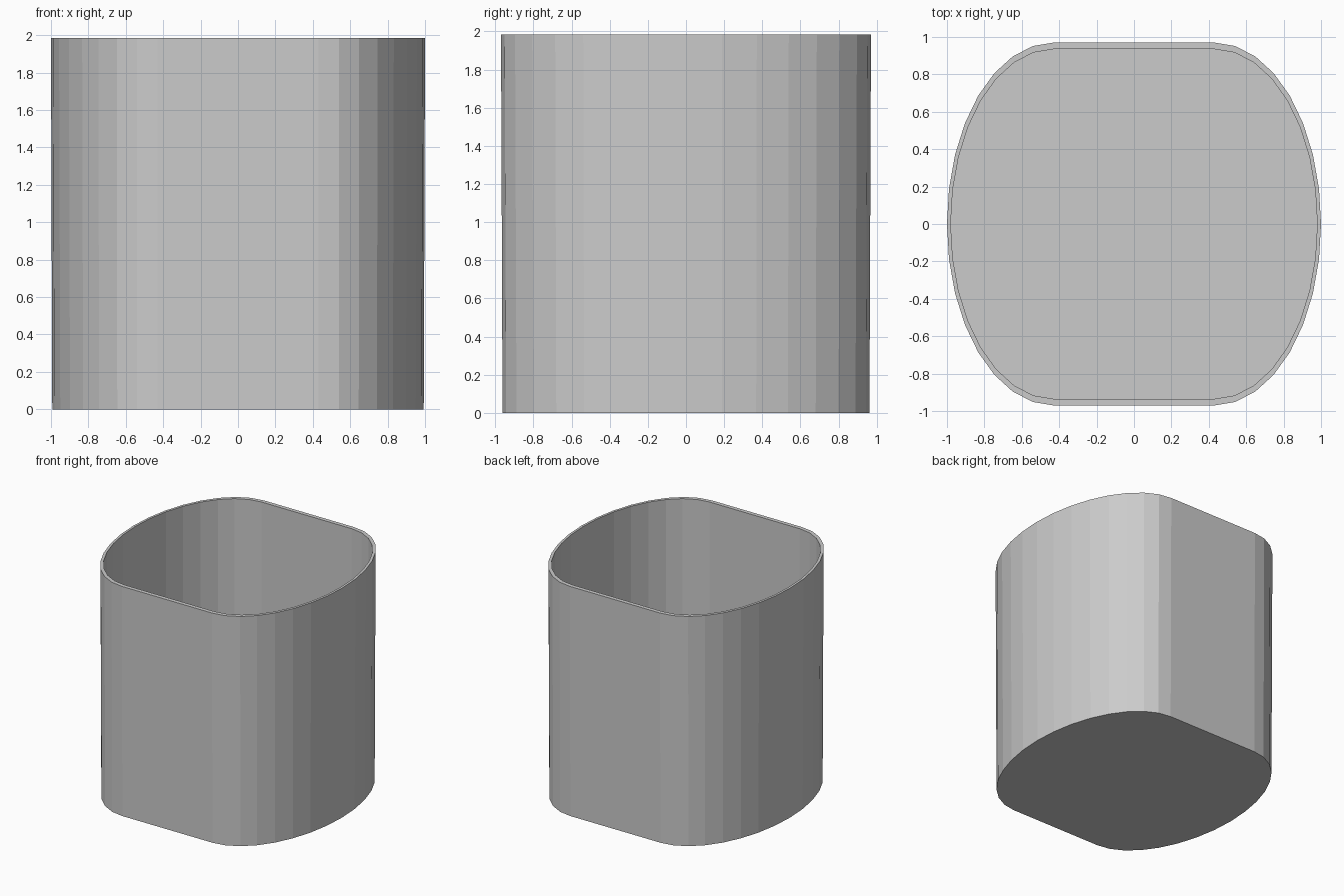
import bpy, bmesh, math

if "Cube" in bpy.data.objects:
    bpy.data.objects.remove(bpy.data.objects["Cube"])

HEIGHT, FLOOR = 1.985, 0.02
HALF_FLAT = 0.43   # half length of the straight front and back walls
STEPS = 16         # segments in each curved end


def outline(bm, end_x, half_y, z):
    """Ring of two half ellipses joined by straight walls."""
    ring = []
    for side in (1, -1):
        for k in range(STEPS + 1):
            a = -math.pi / 2 + math.pi * k / STEPS
            x = HALF_FLAT + (end_x - HALF_FLAT) * math.cos(a)
            ring.append(bm.verts.new((side * x, side * half_y * math.sin(a), z)))
    return ring


def bridge(bm, a, b):
    n = len(a)
    for i in range(n):
        j = (i + 1) % n
        bm.faces.new((a[i], a[j], b[j], b[i]))


bm = bmesh.new()
# Slightly tapered outer wall, rim, inner wall, floor
rings = [outline(bm, *p) for p in (
    (0.993, 0.962, 0.0),
    (1.0, 0.97, HEIGHT),
    (0.98, 0.935, HEIGHT),
    (0.98, 0.935, FLOOR),
)]
for lower, upper in zip(rings, rings[1:]):
    bridge(bm, lower, upper)
bm.faces.new(rings[0][::-1])
bm.faces.new(rings[-1])
bmesh.ops.recalc_face_normals(bm, faces=bm.faces)

mesh = bpy.data.meshes.new("container")
bm.to_mesh(mesh)
bm.free()
bpy.context.collection.objects.link(bpy.data.objects.new("container", mesh))
